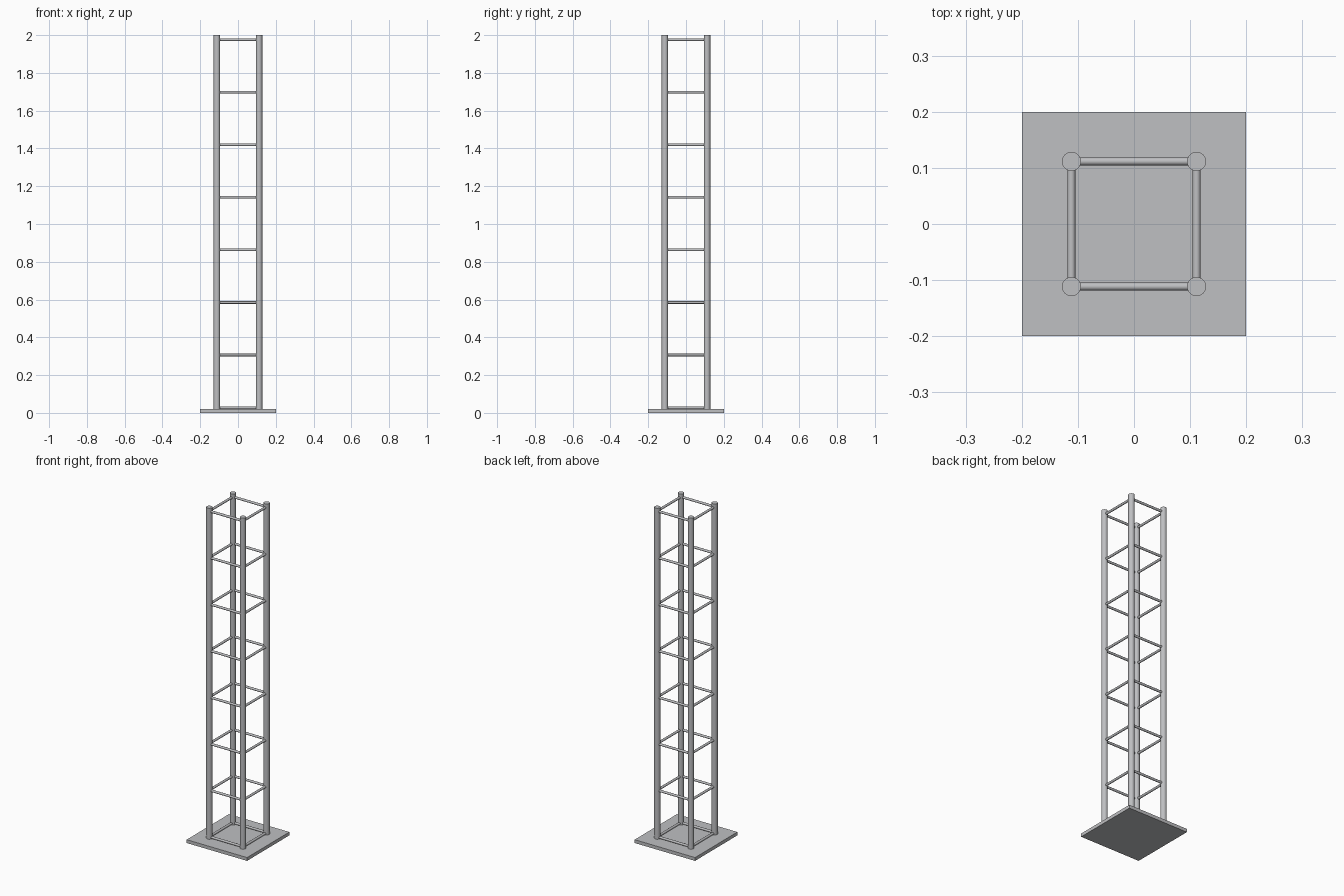
import bpy
from math import pi, radians

if "Cube" in bpy.data.objects:
    bpy.data.objects.remove(bpy.data.objects["Cube"], do_unlink=True)

metal = bpy.data.materials.new("grey_metal")
metal.use_nodes = True
colour = (0.52, 0.525, 0.54, 1)
metal.diffuse_color = colour
metal.node_tree.nodes["Principled BSDF"].inputs["Base Color"].default_value = colour

SPREAD = 0.1115      # post centre offset from the axis
POST_R = 0.017
RUNG_R = 0.007
PLATE_T = 0.02
HEIGHT = 2.0
LEVELS = 8


def rod(name, radius, length, location, rotation=(0, 0, 0), sides=32):
    bpy.ops.mesh.primitive_cylinder_add(vertices=sides, radius=radius, depth=length,
                                        location=location, rotation=rotation)
    obj = bpy.context.object
    obj.name = name
    obj.data.materials.append(metal)
    bpy.ops.object.shade_smooth_by_angle(angle=radians(40))


# Base plate
bpy.ops.mesh.primitive_cube_add(size=1, location=(0, 0, PLATE_T / 2))
plate = bpy.context.object
plate.name = "base_plate"
plate.dimensions = (0.4, 0.4, PLATE_T)
bpy.ops.object.transform_apply(location=False, rotation=False, scale=True)
plate.data.materials.append(metal)

# Corner posts
for side, sx in (("left", 1), ("right", -1)):
    for end, sy in (("front", -1), ("back", 1)):
        rod(f"{end}_{side}_post", POST_R, HEIGHT - PLATE_T,
            (sx * SPREAD, sy * SPREAD, (HEIGHT + PLATE_T) / 2))

# Square rings of rungs, evenly spaced up the posts
low, high = PLATE_T + RUNG_R + 0.001, 1.976
for i in range(LEVELS):
    z = low + (high - low) * i / (LEVELS - 1)
    for s, end, side in ((-1, "front", "right"), (1, "back", "left")):
        rod(f"{end}_rung_{i + 1}", RUNG_R, 2 * SPREAD - POST_R,
            (0, s * SPREAD, z), (0, pi / 2, 0), 20)
        rod(f"{side}_rung_{i + 1}", RUNG_R, 2 * SPREAD - POST_R,
            (s * SPREAD, 0, z), (pi / 2, 0, 0), 20)
